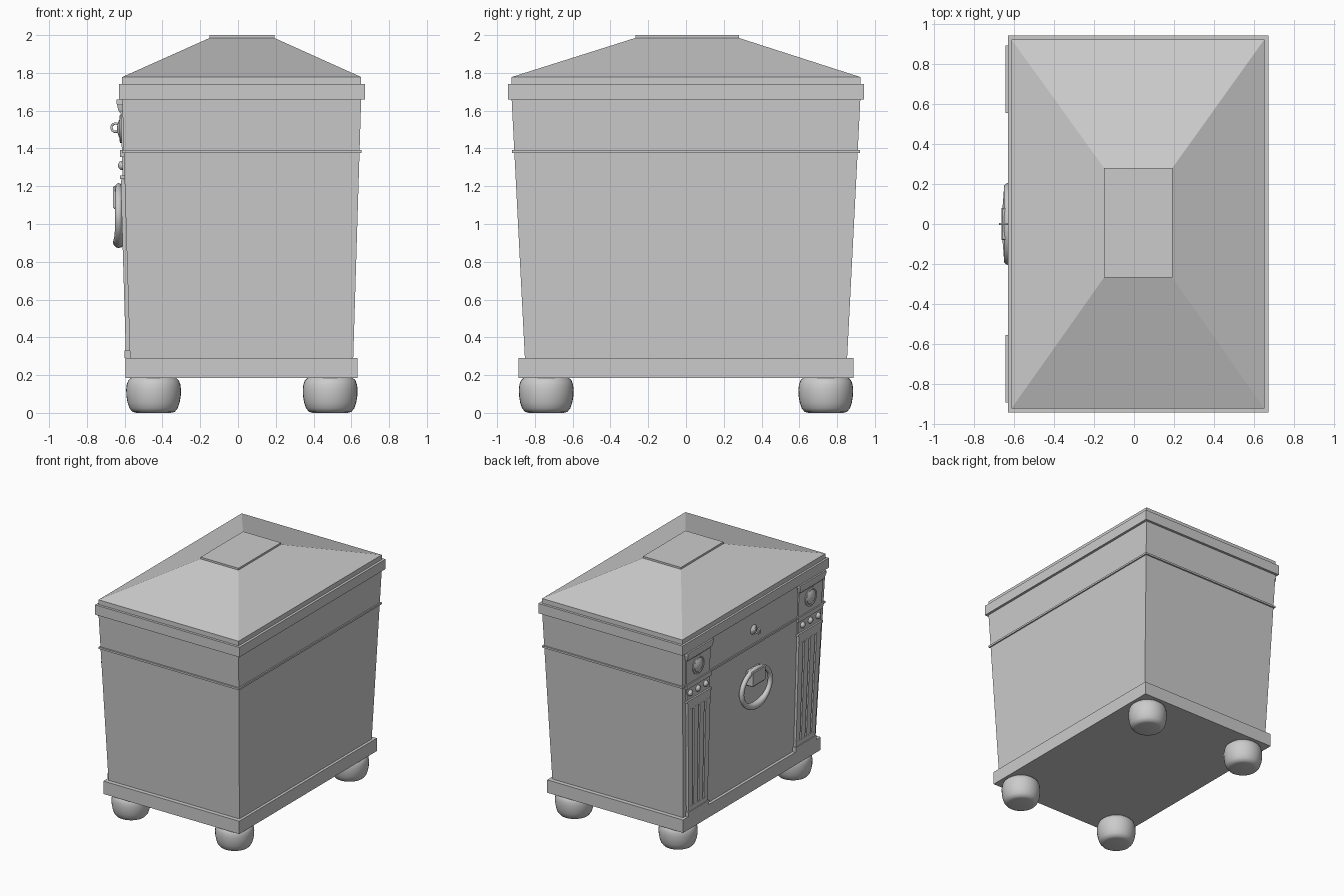
import bpy, bmesh, math
from mathutils import Vector, Matrix

cube = bpy.data.objects.get("Cube")
if cube:
    bpy.data.objects.remove(cube)

grey = bpy.data.materials.new("plain_grey")
grey.use_nodes = True
grey.diffuse_color = (0.6, 0.6, 0.6, 1)
grey.node_tree.nodes["Principled BSDF"].inputs["Base Color"].default_value = (0.6, 0.6, 0.6, 1)

Z_LOW, Z_HIGH = 0.29, 1.66


def blend(z, low, high):
    return low + (high - low) * (z - Z_LOW) / (Z_HIGH - Z_LOW)


def face_x(z):
    """Decorated side of the leaning body."""
    return blend(z, -0.572, -0.613)


def half_y(z):
    return blend(z, 0.853, 0.923)


def finish(name, bm, smooth=False):
    bmesh.ops.recalc_face_normals(bm, faces=bm.faces)
    mesh = bpy.data.meshes.new(name)
    bm.to_mesh(mesh)
    bm.free()
    mesh.materials.append(grey)
    ob = bpy.data.objects.new(name, mesh)
    bpy.context.collection.objects.link(ob)
    if smooth:
        bpy.ops.object.select_all(action='DESELECT')
        ob.select_set(True)
        bpy.context.view_layer.objects.active = ob
        bpy.ops.object.shade_smooth_by_angle(angle=math.radians(40))
    return ob


def skin(bm, rings, closed=False):
    """Bridge equal rings of points, capping the ends unless closed."""
    loops = [[bm.verts.new(p) for p in ring] for ring in rings]
    n = len(loops[0])
    pairs = list(zip(loops, loops[1:]))
    if closed:
        pairs.append((loops[-1], loops[0]))
    else:
        bm.faces.new(loops[0])
        bm.faces.new(loops[-1])
    for a, b in pairs:
        for i in range(n):
            j = (i + 1) % n
            bm.faces.new((a[i], a[j], b[j], b[i]))


def stack(name, levels):
    """Levels of (z, x0, x1, y0, y1) rectangles."""
    bm = bmesh.new()
    skin(bm, [[(x0, y0, z), (x1, y0, z), (x1, y1, z), (x0, y1, z)]
              for z, x0, x1, y0, y1 in levels])
    return finish(name, bm)


def lathe(name, profile, origin, outward=False, segments=32):
    """Turn (radius, height) points about z, or about -x if outward."""
    bm = bmesh.new()
    angles = [2 * math.pi * i / segments for i in range(segments)]
    skin(bm, [[(r * math.cos(a), r * math.sin(a), h) for a in angles] for r, h in profile])
    turn = Matrix.Rotation(-math.pi / 2, 4, 'Y') if outward else Matrix()
    bm.transform(Matrix.Translation(origin) @ turn)
    return finish(name, bm, True)


def hoop(name, centre, across, up, tube, upright=False, segments=48):
    """Elliptical ring; tube(angle) gives the local thickness."""
    bm = bmesh.new()
    rings = []
    side = Vector((1, 0, 0)) if upright else Vector((0, 1, 0))
    axis = Vector((0, 1, 0)) if upright else Vector((1, 0, 0))
    for i in range(segments):
        a = 2 * math.pi * i / segments
        radial = side * math.cos(a) + Vector((0, 0, math.sin(a)))
        mid = Vector(centre) + side * across * math.cos(a) + Vector((0, 0, up * math.sin(a)))
        angles = [2 * math.pi * k / 12 for k in range(12)]
        rings.append([mid + tube(a) * (radial * math.cos(b) + axis * math.sin(b)) for b in angles])
    skin(bm, rings, True)
    return finish(name, bm, True)


# Chest and lid
stack("base_plinth", [(z, -0.595, 0.632, -0.887, 0.887) for z in (0.185, 0.29)])
stack("body", [(Z_LOW, face_x(Z_LOW), 0.61, -0.853, 0.853),
               (Z_HIGH, face_x(Z_HIGH), 0.652, -0.923, 0.923)])
stack("body_moulding", [(z, -0.614, 0.654, -0.921, 0.921) for z in (1.377, 1.392)])
stack("lid_rim", [(z, -0.63, 0.672, -0.943, 0.943) for z in (1.66, 1.74)])
stack("lid_slope", [(1.74, -0.613, 0.652, -0.923, 0.923),
                    (1.778, -0.613, 0.652, -0.923, 0.923),
                    (1.985, -0.15, 0.192, -0.268, 0.28)])
stack("lid_top_plate", [(z, -0.15, 0.192, -0.268, 0.28) for z in (1.98, 2.0)])

# Bun feet
foot = [(0.09, 0), (0.112, 0.005), (0.128, 0.025), (0.138, 0.055), (0.144, 0.09),
        (0.145, 0.125), (0.142, 0.15), (0.134, 0.172), (0.118, 0.187)]
for x in (-0.447, 0.488):
    for y in (-0.74, 0.74):
        lathe("foot", foot, (x, y, 0))


# Pilasters
def plate(name, s, levels):
    """Levels of (z, projection, inner y, outer y), mirrored by s."""
    return stack(name, [(z, face_x(z) - t, face_x(z) + 0.01, s * a, s * b)
                        for z, t, a, b in levels])


INNER = 0.57


def outer(z):
    return half_y(z) - 0.04


def band(name, s, z0, z1, t, grow=0.0):
    plate(name, s, [(z, t, INNER - grow, outer(z) + grow) for z in (z0, z1)])


BARS = 4
for s in (-1, 1):
    band("pilaster_foot", s, 0.29, 0.33, 0.028, 0.012)
    band("pilaster_back", s, 0.33, 1.25, 0.006)
    band("flute_lower_end", s, 0.33, 0.37, 0.022)
    band("flute_upper_end", s, 1.17, 1.235, 0.02)
    for i in range(BARS):
        levels = []
        for z in (0.36, 1.18):
            width = outer(z) - INNER
            step = width * 0.8 / (BARS - 1)
            a = INNER + i * step
            levels.append((z, 0.021, a, a + width * 0.2))
        plate("flute_fillet", s, levels)
    band("neck_moulding", s, 1.238, 1.256, 0.024, 0.01)
    band("stud_panel", s, 1.256, 1.36, 0.01)
    band("stud_moulding", s, 1.355, 1.392, 0.02, 0.01)
    band("rosette_panel", s, 1.392, 1.6, 0.01)
    plate("capital", s, [(1.585, 0.01, 0.575, 0.875), (1.6, 0.022, 0.566, 0.884),
                         (1.63, 0.028, 0.56, 0.89), (1.635, 0.03, 0.555, 0.893),
                         (1.66, 0.03, 0.555, 0.893)])
    for y in (0.625, 0.725, 0.825):
        lathe("stud", [(0.026, 0), (0.024, 0.012), (0.016, 0.022), (0.006, 0.026)],
              (face_x(1.31) - 0.006, s * y, 1.31), True, 16)
    lathe("rosette", [(0.075, 0), (0.075, 0.008), (0.062, 0.012), (0.055, 0.008),
                      (0.04, 0.016), (0.02, 0.022), (0.006, 0.024)],
          (face_x(1.5) - 0.008, s * 0.725, 1.505), True)

# Small lid pull
lathe("pull_rose", [(0.04, 0), (0.034, 0.01), (0.014, 0.018), (0.01, 0.025)],
      (face_x(1.51) + 0.002, 0, 1.51), True, 20)
hoop("pull_ring", (-0.648, 0, 1.51), 0.022, 0.022, lambda a: 0.006, True, 24)

# Carrying handle: mount and ring with a swollen grip
stack("handle_mount", [(1.08, -0.655, -0.59, -0.075, 0.075),
                       (1.09, -0.662, -0.59, -0.08, 0.08),
                       (1.195, -0.662, -0.59, -0.08, 0.08),
                       (1.2, -0.657, -0.59, -0.075, 0.075)])
hoop("handle_ring", (-0.632, 0, 1.05), 0.185, 0.147,
     lambda a: 0.019 + 0.011 * max(0, -math.sin(a)) ** 4)
